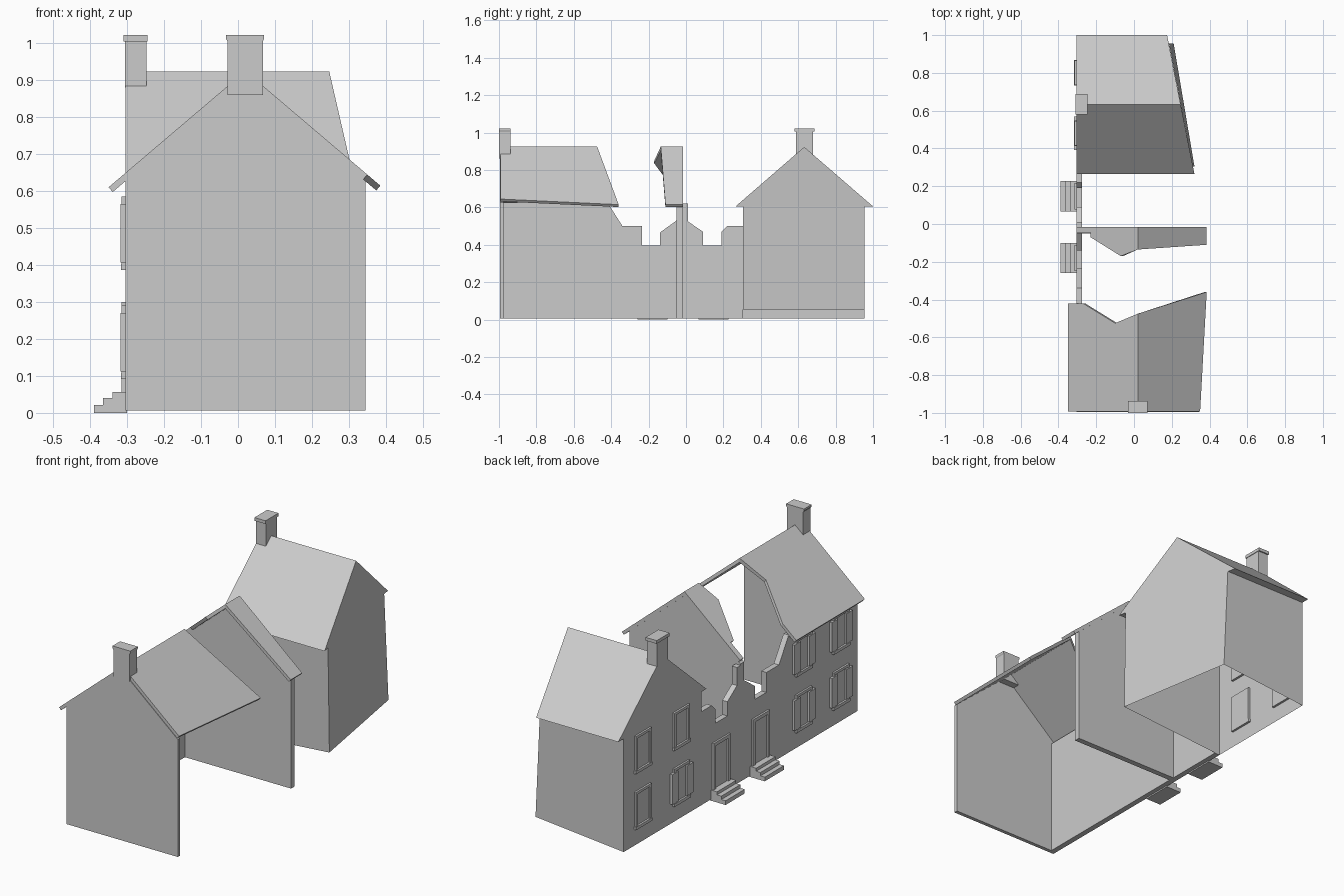
import bpy, bmesh
from mathutils import Vector

if "Cube" in bpy.data.objects:
    bpy.data.objects.remove(bpy.data.objects["Cube"])


def loft(name, ring_a, ring_b, caps=True):
    """Flat-shaded solid between two matching outlines."""
    bm = bmesh.new()
    a = [bm.verts.new(p) for p in ring_a]
    b = [bm.verts.new(p) for p in ring_b]
    n = len(a)
    for i in range(n):
        j = (i + 1) % n
        bm.faces.new((a[i], a[j], b[j], b[i]))
    if caps:
        bm.faces.new(a[::-1])
        bm.faces.new(b)
    bmesh.ops.recalc_face_normals(bm, faces=bm.faces)
    me = bpy.data.meshes.new(name)
    bm.to_mesh(me)
    bm.free()
    ob = bpy.data.objects.new(name, me)
    bpy.context.collection.objects.link(ob)
    return ob


def along_x(name, yz, x0, x1):
    return loft(name, [(x0, y, z) for y, z in yz], [(x1, y, z) for y, z in yz])


def along_y(name, xz, y0, y1):
    return loft(name, [(x, y0, z) for x, z in xz], [(x, y1, z) for x, z in xz])


def box(name, x0, x1, y0, y1, z0, z1):
    return along_x(name, [(y0, z0), (y1, z0), (y1, z1), (y0, z1)], x0, x1)


WALL = -0.305          # outer plane of the long facade
BASE = 0.007
RIDGE_X, RIDGE_Z, PITCH, THICK = 0.02, 0.925, 0.85, 0.017


def roof_slab(name, outline):
    """Sloping slab over a plan outline lying on one side of the ridge."""
    top, under = [], []
    for x, y in outline:
        d = x - RIDGE_X
        p = Vector((x, y, RIDGE_Z - PITCH * abs(d)))
        side = 0 if abs(d) < 1e-4 else (1 if d > 0 else -1)
        n = Vector((0.648 * side, 0, 0.762)) if side else Vector((0, 0, 1.31))
        top.append(p)
        under.append(p - n * THICK)
    return loft(name, top, under)


# Long facade with its broken top edge
facade = [(-0.99, BASE), (0.305, BASE), (0.305, 0.5), (0.22, 0.5), (0.19, 0.47),
          (0.19, 0.395), (0.09, 0.395), (0.09, 0.47), (0.01, 0.525), (0.01, 0.62),
          (-0.05, 0.62), (-0.05, 0.53), (-0.14, 0.465), (-0.14, 0.395),
          (-0.235, 0.395), (-0.235, 0.5), (-0.34, 0.5), (-0.41, 0.61), (-0.42, 0.627),
          (-0.99, 0.627)]
along_x("facade_wall", facade, WALL, -0.275)

# Front gable wall and party wall share one profile
gable = [(WALL, BASE), (0.345, BASE), (0.345, 0.627), (RIDGE_X, 0.903), (WALL, 0.627)]
along_y("front_gable_wall", gable, -0.995, -0.975)
along_y("party_wall", gable, -0.05, -0.02)

# Broken roofs
roof_slab("front_roof_left", [(-0.35, -0.992), (0.02, -0.992), (0.02, -0.475),
                              (-0.10, -0.525), (-0.27, -0.42), (-0.35, -0.42)])
roof_slab("front_roof_right", [(0.02, -0.992), (0.35, -0.992), (0.385, -0.36), (0.02, -0.475)])
roof_slab("party_roof_left", [(-0.305, -0.015), (-0.305, -0.045), (-0.23, -0.045), (-0.23, -0.07),
                              (-0.07, -0.17), (0.02, -0.135), (0.02, -0.015)])
roof_slab("party_roof_right", [(0.02, -0.015), (0.02, -0.135), (0.385, -0.11), (0.385, -0.015)])

# Back house: open-bottomed leaning wall shell
loft("back_house_walls",
     [(WALL, 0.305, BASE), (0.32, 0.305, 0.055), (0.21, 0.955, 0.055), (WALL, 0.955, BASE)],
     [(WALL, 0.305, 0.607), (0.312, 0.305, 0.607), (0.185, 0.955, 0.607), (WALL, 0.955, 0.607)],
     caps=False)

# Back house roof, cut at an angle on the broken end
loft("back_house_roof",
     [(WALL, 0.265, 0.605), (WALL, 0.632, 0.923), (WALL, 1.0, 0.605)],
     [(0.32, 0.265, 0.605), (0.247, 0.632, 0.923), (0.175, 1.0, 0.605)])

# Chimneys
along_y("front_chimney", [(-0.028, 0.86), (0.067, 0.86), (0.067, 1.005), (0.071, 1.012),
                          (0.071, 1.022), (-0.033, 1.022), (-0.033, 1.012), (-0.028, 1.005)],
        -1.0, -0.937)
box("back_chimney", WALL - 0.001, -0.248, 0.587, 0.68, 0.88, 1.005)
box("back_chimney_cap", -0.31, -0.245, 0.58, 0.687, 1.005, 1.022)


def frame(name, yc, width, z0, z1, bar=0.014):
    """Raised surround standing proud of the facade."""
    h = width / 2
    x0, x1 = WALL - 0.010, WALL + 0.012
    for side, a in (("left", yc - h), ("right", yc + h - bar)):
        box(f"{name}_{side}_jamb", x0, x1, a, a + bar, z0, z1)
    box(f"{name}_head", x0, x1, yc - h, yc + h, z1 - bar, z1)
    box(f"{name}_panel", WALL - 0.002, x1, yc - h + bar, yc + h - bar, z0, z1 - bar)


def window(name, yc, z0, shutters):
    z1 = z0 + 0.19
    frame(name, yc, 0.13, z0, z1)
    box(f"{name}_sill", WALL - 0.012, WALL + 0.012, yc - 0.068, yc + 0.068, z0 - 0.008, z0 + 0.008)
    if shutters:
        for side, s in (("left", -1), ("right", 1)):
            y = yc + s * 0.062
            box(f"{name}_{side}_shutter", WALL - 0.013, WALL, y - 0.026, y + 0.026,
                z0 + 0.012, z1 - 0.02)


# Windows: two storeys in the front and back sections
for yc in (-0.85, -0.54, 0.48, 0.80):
    for floor, z0 in (("lower", 0.1), ("upper", 0.395)):
        section = "front" if yc < 0 else "back"
        window(f"{section}_{floor}_window", yc, z0,
               yc < 0 or (yc < 0.5 and floor == "lower"))

# Doors with three stone steps each
for name, yc in (("front_door", -0.18), ("back_door", 0.147)):
    frame(name, yc, 0.14, 0.055, 0.3, 0.018)
    steps = [(-0.39, 0), (-0.30, 0), (-0.30, 0.056), (-0.34, 0.056),
             (-0.34, 0.04), (-0.365, 0.04), (-0.365, 0.022), (-0.39, 0.022)]
    along_y(f"{name}_steps", steps, yc - 0.08, yc + 0.08)
